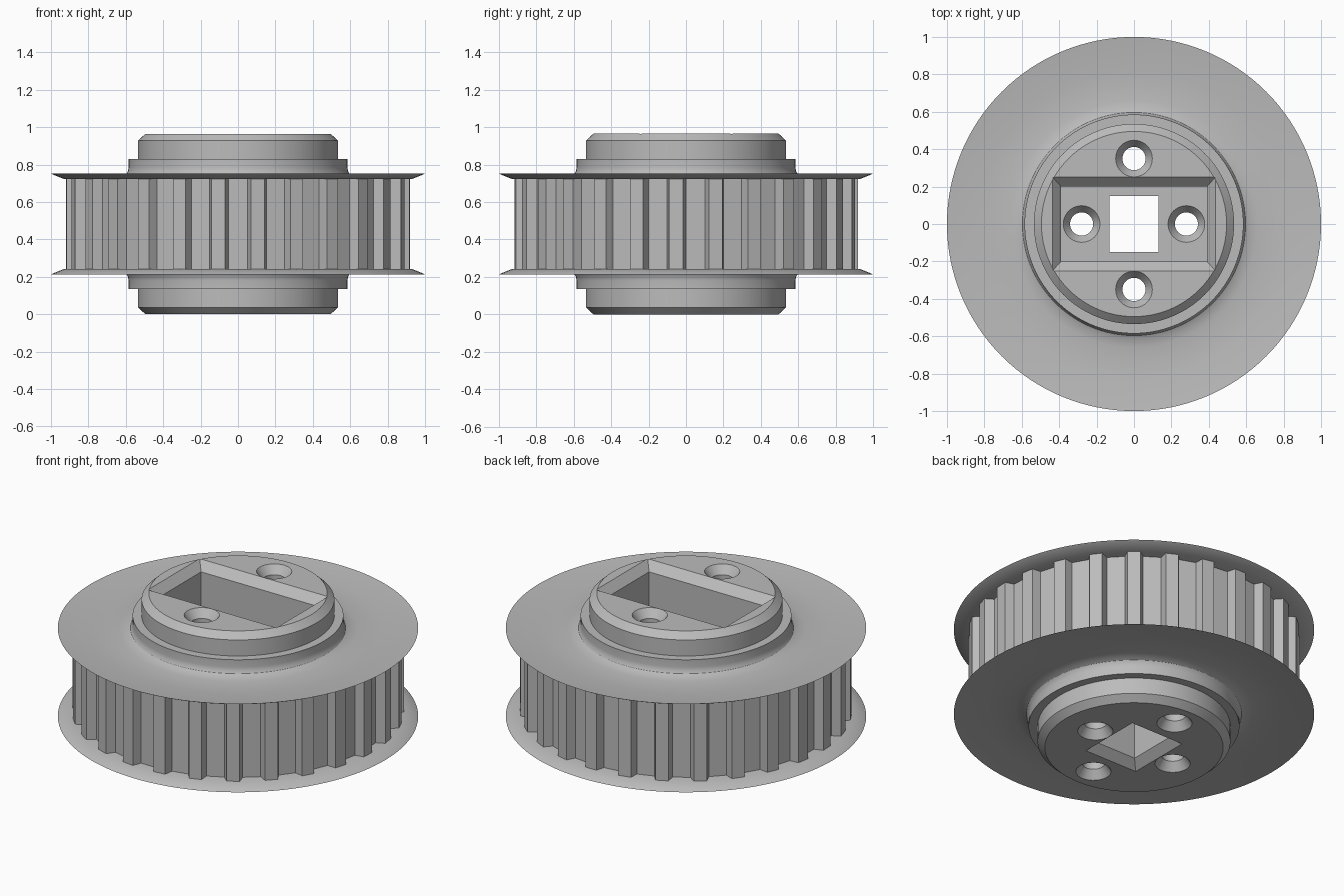
import bpy, bmesh, math
from mathutils import Matrix, Vector

if "Cube" in bpy.data.objects:
    bpy.data.objects.remove(bpy.data.objects["Cube"])

HEIGHT = 0.965
TEETH = 27

steel = bpy.data.materials.new("machined_grey")
steel.use_nodes = True
grey = (0.5, 0.5, 0.5, 1)
steel.diffuse_color = grey
steel.node_tree.nodes["Principled BSDF"].inputs["Base Color"].default_value = grey


def make_object(name, bm):
    bmesh.ops.recalc_face_normals(bm, faces=bm.faces)
    mesh = bpy.data.meshes.new(name)
    bm.to_mesh(mesh)
    bm.free()
    mesh.materials.append(steel)
    obj = bpy.data.objects.new(name, mesh)
    bpy.context.collection.objects.link(obj)
    return obj


def lathe(name, profile, steps, centre=(0, 0)):
    """Revolve (radius, height) points about the vertical axis."""
    bm = bmesh.new()
    verts = [bm.verts.new((r, 0, z)) for r, z in profile]
    edges = [bm.edges.new(pair) for pair in zip(verts, verts[1:])]
    bmesh.ops.spin(bm, geom=verts + edges, axis=(0, 0, 1), cent=(0, 0, 0),
                   angle=math.tau, steps=steps, use_duplicate=False)
    bmesh.ops.remove_doubles(bm, verts=bm.verts, dist=1e-4)
    bmesh.ops.translate(bm, verts=bm.verts, vec=(*centre, 0))
    return make_object(name, bm)


def loft_box(name, levels):
    """Stack rectangles given as (half_x, half_y, z) into a closed solid."""
    bm = bmesh.new()
    rings = [[bm.verts.new((sx * hx, sy * hy, z))
              for sx, sy in ((-1, -1), (1, -1), (1, 1), (-1, 1))]
             for hx, hy, z in levels]
    for low, high in zip(rings, rings[1:]):
        for i in range(4):
            j = (i + 1) % 4
            bm.faces.new((low[i], low[j], high[j], high[i]))
    bm.faces.new(rings[0])
    bm.faces.new(rings[-1])
    return make_object(name, bm)


# Hub and dished flanges: lower half profile, mirrored to the upper half
lower = [(0, 0), (0.495, 0), (0.535, 0.037), (0.535, 0.135), (0.585, 0.135),
         (0.585, 0.18), (0.588, 0.2), (0.597, 0.215), (0.62, 0.226),
         (0.66, 0.232), (0.73, 0.235), (0.82, 0.234), (1.0, 0.212),
         (0.99, 0.218), (0.93, 0.242), (0.8, 0.242)]
hub = lathe("flanged_hub", lower + [(r, HEIGHT - z) for r, z in reversed(lower)], 128)

# Cutters for the pocket, the square bore and the four countersunk holes
FLOOR = 0.45
cutters = [
    loft_box("pocket_cutter", [(0.39, 0.2, FLOOR), (0.39, 0.2, HEIGHT - 0.05),
                               (0.435, 0.25, HEIGHT), (0.435, 0.25, HEIGHT + 0.1)]),
    loft_box("bore_cutter", [(0.18, 0.2, -0.1), (0.18, 0.2, 0),
                             (0.13, 0.15, 0.045), (0.13, 0.15, FLOOR + 0.1)]),
]
for x, y, top in ((0.28, 0, FLOOR), (-0.28, 0, FLOOR),
                  (0, 0.35, HEIGHT), (0, -0.35, HEIGHT)):
    cutters.append(lathe("hole_cutter", [
        (0, -0.1), (0.098, -0.1), (0.098, 0), (0.062, 0.05), (0.062, top - 0.05),
        (0.098, top), (0.098, top + 0.1), (0, top + 0.1)], 40, (x, y)))

bpy.context.view_layer.objects.active = hub
for cutter in cutters:
    mod = hub.modifiers.new("cut", 'BOOLEAN')
    mod.operation = 'DIFFERENCE'
    mod.solver = 'EXACT'
    mod.object = cutter
    bpy.ops.object.modifier_apply(modifier=mod.name)
    bpy.data.objects.remove(cutter)

# Toothed rim: trapezoid grooves, one centred on the front
bm = bmesh.new()
INNER, ROOT, TIP = 0.79, 0.868, 0.92
outline = []
for k in range(TEETH):
    middle = -90 + k * 360 / TEETH
    for offset, radius in ((-4.4, TIP), (-3.3, ROOT), (3.3, ROOT), (4.4, TIP)):
        outline.append((math.radians(middle + offset), radius))


def ring(z, inner):
    return [bm.verts.new((math.cos(a) * (inner or r), math.sin(a) * (inner or r), z))
            for a, r in outline]


BOTTOM, TOP = 0.24, HEIGHT - 0.24
loops = [ring(BOTTOM, INNER), ring(BOTTOM, None), ring(TOP, None), ring(TOP, INNER)]
count = len(outline)
for a, b in zip(loops, loops[1:] + loops[:1]):
    for i in range(count):
        j = (i + 1) % count
        bm.faces.new((a[i], a[j], b[j], b[i]))
rim = make_object("toothed_rim", bm)

# Smooth round surfaces, keep machined edges crisp
bpy.ops.object.select_all(action='DESELECT')
hub.select_set(True)
bpy.context.view_layer.objects.active = hub
bpy.ops.object.shade_smooth_by_angle(angle=math.radians(32))
